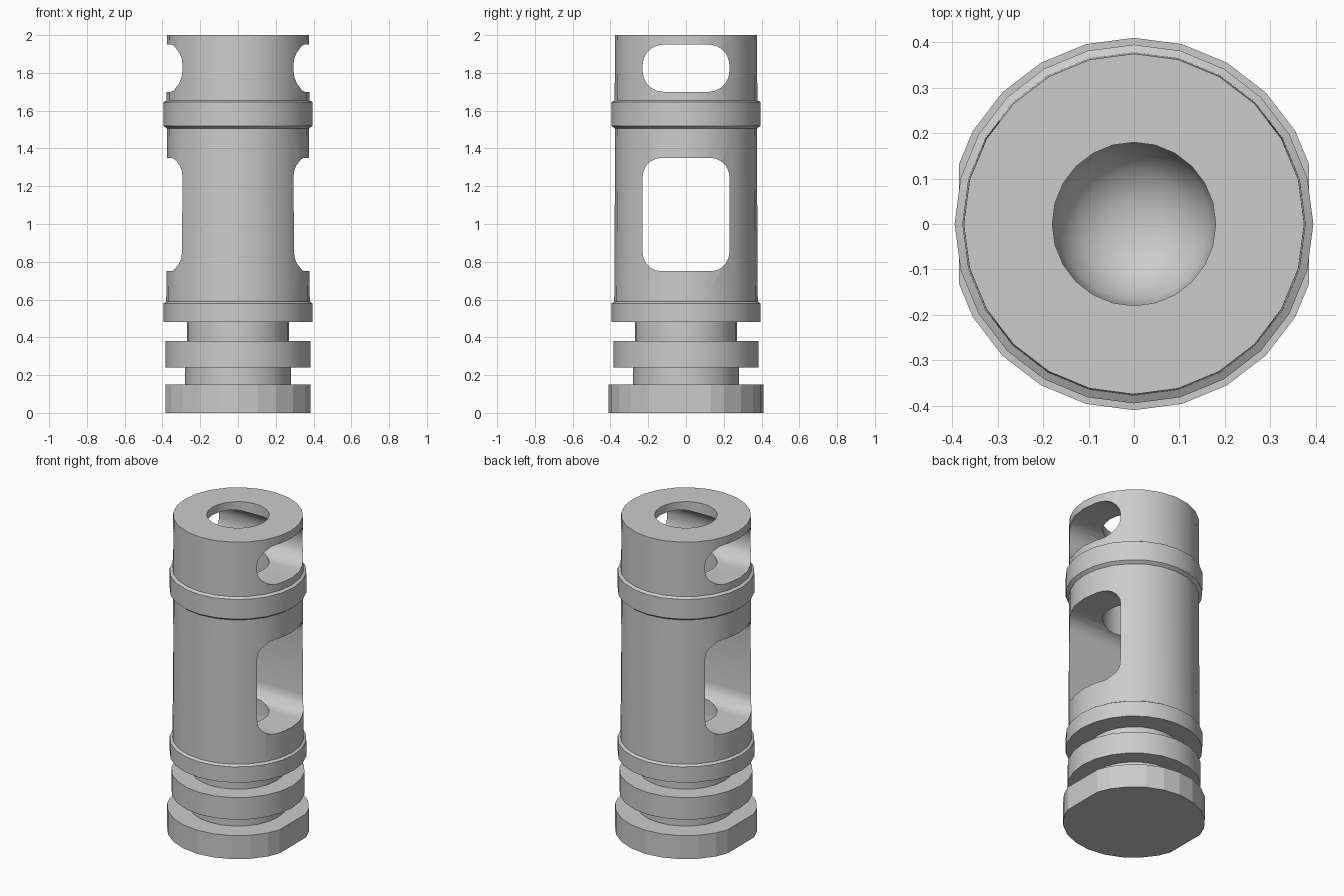
import bpy, bmesh, math
from mathutils import Vector

if "Cube" in bpy.data.objects:
    bpy.data.objects.remove(bpy.data.objects["Cube"])

SEG = 24


def make_object(name, bm):
    bmesh.ops.recalc_face_normals(bm, faces=bm.faces)
    mesh = bpy.data.meshes.new(name)
    bm.to_mesh(mesh)
    bm.free()
    ob = bpy.data.objects.new(name, mesh)
    bpy.context.collection.objects.link(ob)
    return ob


def lathe_bm(profile, seg=SEG):
    """Closed solid turned about z from (radius, z) points, ends capped."""
    bm = bmesh.new()
    rings = []
    for r, z in profile:
        rings.append([bm.verts.new((r * math.cos(2 * math.pi * i / seg),
                                    r * math.sin(2 * math.pi * i / seg), z))
                      for i in range(seg)])
    for a, b in zip(rings, rings[1:]):
        for i in range(seg):
            j = (i + 1) % seg
            bm.faces.new((a[i], a[j], b[j], b[i]))
    bm.faces.new(rings[0][::-1])
    bm.faces.new(rings[-1])
    return bm


def slot_cutter(name, z0, z1, half_w, rad):
    """Rounded rectangle in the yz plane, extruded along x."""
    bm = bmesh.new()
    corners = [(half_w - rad, z1 - rad, 0), (rad - half_w, z1 - rad, 90),
               (rad - half_w, z0 + rad, 180), (half_w - rad, z0 + rad, 270)]
    verts = []
    for y, z, start in corners:
        for k in range(6):
            a = math.radians(start + k * 18)
            verts.append(bm.verts.new((-0.6, y + rad * math.cos(a), z + rad * math.sin(a))))
    face = bm.faces.new(verts)
    ext = bmesh.ops.extrude_face_region(bm, geom=[face])["geom"]
    bmesh.ops.translate(bm, vec=(1.2, 0, 0),
                        verts=[g for g in ext if isinstance(g, bmesh.types.BMVert)])
    return make_object(name, bm)


def smooth(ob):
    bpy.ops.object.select_all(action='DESELECT')
    ob.select_set(True)
    bpy.context.view_layer.objects.active = ob
    bpy.ops.object.shade_smooth_by_angle(angle=math.radians(30))


# Turned body: necks, ring, collars and barrel
body = make_object("slotted_body", lathe_bm([
    (0.28, 0.14), (0.28, 0.24), (0.385, 0.24), (0.385, 0.38),
    (0.27, 0.38), (0.27, 0.48), (0.395, 0.48), (0.395, 0.58), (0.38, 0.59),
    (0.375, 1.505), (0.395, 1.52), (0.395, 1.645), (0.378, 1.655), (0.375, 2.0)]))

# Through slots along x and the central bore with a shallow bowl end
cutters = [
    slot_cutter("lower_slot_cutter", 0.75, 1.35, 0.23, 0.10),
    slot_cutter("upper_slot_cutter", 1.70, 1.95, 0.23, 0.11),
    make_object("bore_cutter", lathe_bm([
        (0.05, 0.50), (0.12, 0.53), (0.165, 0.59), (0.18, 0.66), (0.18, 2.1)])),
]
for c in cutters:
    mod = body.modifiers.new(c.name, 'BOOLEAN')
    mod.operation = 'DIFFERENCE'
    mod.solver = 'EXACT'
    mod.object = c
bpy.context.view_layer.objects.active = body
body.select_set(True)
for c in cutters:
    bpy.ops.object.modifier_apply(modifier=c.name)
for c in cutters:
    bpy.data.objects.remove(c)
smooth(body)

# Base flange with wrench flats on both sides
bm = lathe_bm([(0.41, 0.0), (0.41, 0.15)], SEG)
for s in (1, -1):
    res = bmesh.ops.bisect_plane(bm, geom=bm.verts[:] + bm.edges[:] + bm.faces[:],
                                 plane_co=Vector((0.385 * s, 0, 0)),
                                 plane_no=Vector((s, 0, 0)), clear_outer=True)
    bmesh.ops.holes_fill(bm, edges=[e for e in bm.edges if e.is_boundary], sides=0)
base = make_object("base_flange", bm)
for p in base.data.polygons:
    p.use_smooth = False
